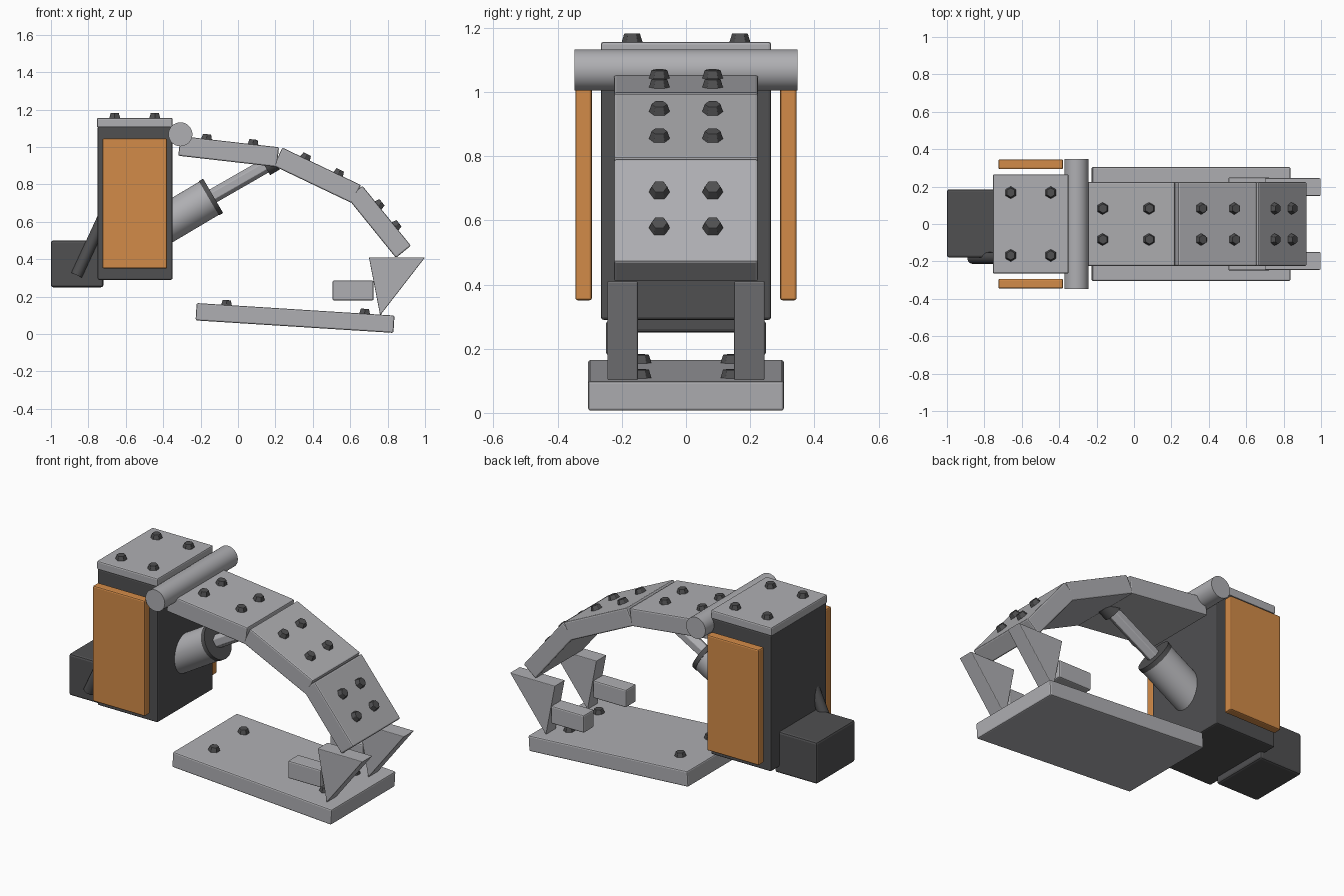
import bpy, bmesh, math
from mathutils import Matrix, Vector

cube = bpy.data.objects.get("Cube")
if cube:
    bpy.data.objects.remove(cube, do_unlink=True)


def material(name, rgb):
    m = bpy.data.materials.new(name)
    m.use_nodes = True
    m.diffuse_color = (*rgb, 1)
    m.node_tree.nodes["Principled BSDF"].inputs["Base Color"].default_value = (*rgb, 1)
    return m


STEEL = material("light steel", (0.43, 0.43, 0.45))
DARK = material("dark iron", (0.08, 0.08, 0.083))
ORANGE = material("orange paint", (0.65, 0.26, 0.065))


def finish(name, bm, mat, matrix=Matrix(), bevel=0.0, smooth=False):
    bmesh.ops.recalc_face_normals(bm, faces=bm.faces)
    mesh = bpy.data.meshes.new(name)
    bm.to_mesh(mesh)
    bm.free()
    mesh.materials.append(mat)
    ob = bpy.data.objects.new(name, mesh)
    bpy.context.collection.objects.link(ob)
    ob.matrix_world = matrix
    if bevel:
        mod = ob.modifiers.new("soft_edges", "BEVEL")
        mod.width = bevel
        mod.segments = 2
    if smooth:
        bpy.ops.object.select_all(action="DESELECT")
        ob.select_set(True)
        bpy.context.view_layer.objects.active = ob
        bpy.ops.object.shade_smooth_by_angle(angle=math.radians(35))
    return ob


def box(name, centre, size, mat, tilt=0.0, bevel=0.008):
    """Box tilted by an angle in the xz plane."""
    bm = bmesh.new()
    bmesh.ops.create_cube(bm, size=1)
    bmesh.ops.scale(bm, vec=size, verts=bm.verts)
    place = Matrix.Translation(centre) @ Matrix.Rotation(-math.radians(tilt), 4, "Y")
    finish(name, bm, mat, place, bevel)
    return place


def rod(name, start, end, radius, mat, sides=48, bevel=0.0):
    """Cylinder between two points."""
    start, end = Vector(start), Vector(end)
    axis = end - start
    bm = bmesh.new()
    bmesh.ops.create_cone(bm, cap_ends=True, segments=sides, radius1=radius,
                          radius2=radius, depth=axis.length)
    place = Matrix.Translation((start + end) / 2) @ axis.to_track_quat("Z", "Y").to_matrix().to_4x4()
    finish(name, bm, mat, place, bevel, smooth=sides > 12)


def bolted_plate(name, centre, size, tilt, along, across):
    """Steel plate with four tapered hex bolts on its upper face."""
    place = box(name, centre, size, STEEL, tilt)
    for i in (-1, 1):
        for j in (-1, 1):
            bm = bmesh.new()
            bmesh.ops.create_cone(bm, cap_ends=True, segments=6, radius1=0.034,
                                  radius2=0.025, depth=0.03)
            spot = Matrix.Translation((i * along, j * across, size[2] / 2 + 0.011))
            finish(name + "_bolt", bm, DARK, place @ spot, 0.002)


# Main housing, lid and side panels
box("housing", (-0.55, 0, 0.7), (0.4, 0.53, 0.82), DARK)
bolted_plate("lid", (-0.552, 0, 1.13), (0.405, 0.53, 0.052), 0, 0.107, 0.168)
for side in (-1, 1):
    box("side_panel", (-0.552, side * 0.319, 0.698), (0.346, 0.052, 0.695), ORANGE)

# Rear counterweight and lever
box("rear_block", (-0.86, 0.003, 0.375), (0.28, 0.365, 0.25), DARK, bevel=0.012)
rod("rear_lever", (-0.863, -0.182, 0.315), (-0.69, -0.182, 0.69), 0.031, DARK, 24)

# Hinge pin and curved arm plates
rod("hinge_pin", (-0.308, -0.347, 1.068), (-0.308, 0.347, 1.068), 0.064, STEEL)
bolted_plate("upper_arm", (-0.05, 0, 0.976), (0.53, 0.45, 0.106), -6.5, 0.125, 0.083)
bolted_plate("middle_arm", (0.424, 0, 0.848), (0.465, 0.45, 0.108), -25.5, 0.098, 0.083)
bolted_plate("lower_arm", (0.755, 0, 0.6), (0.412, 0.45, 0.103), -51, 0.072, 0.083)

# Hydraulic piston
lower, upper = Vector((-0.46, 0, 0.545)), Vector((0.2, 0, 0.93))
drive = (upper - lower).normalized()
mouth = Vector((-0.14, 0, 0.735))
rod("piston_barrel", lower, mouth, 0.103, STEEL)
rod("piston_collar", mouth - drive * 0.018, mouth + drive * 0.008, 0.106, DARK)
rod("piston_rod", mouth - drive * 0.05, upper, 0.04, STEEL, 6, 0.004)
rod("piston_cap", upper - drive * 0.065, upper - drive * 0.005, 0.055, DARK, 24)

# Base plate
bolted_plate("foot_plate", (0.305, 0, 0.086), (1.06, 0.61, 0.093), -3.6, 0.37, 0.14)

# Paired claws and their rear stubs
for side in (-1, 1):
    bm = bmesh.new()
    outline = [(0.7, 0.41), (1.0, 0.41), (0.76, 0.1)]
    face = bm.faces.new([bm.verts.new((x, side * 0.15, z)) for x, z in outline])
    out = bmesh.ops.extrude_face_region(bm, geom=[face])
    moved = [v for v in out["geom"] if isinstance(v, bmesh.types.BMVert)]
    bmesh.ops.translate(bm, vec=(0, side * 0.095, 0), verts=moved)
    finish("claw", bm, STEEL, bevel=0.004)
    box("claw_stub", (0.615, side * 0.2, 0.233), (0.22, 0.098, 0.106), STEEL)
